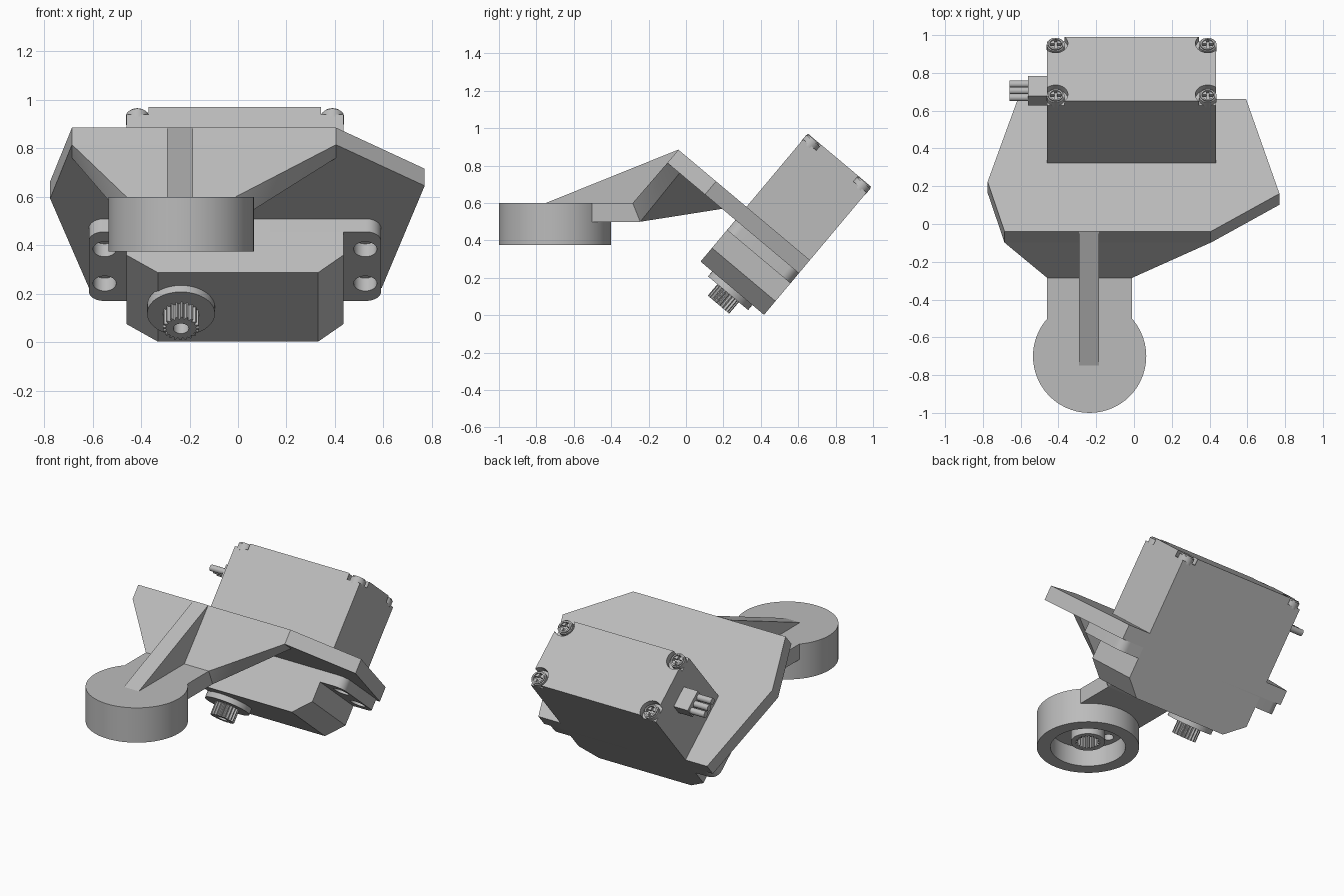
import bpy, bmesh, math
from mathutils import Matrix, Vector

if "Cube" in bpy.data.objects:
    bpy.data.objects.remove(bpy.data.objects["Cube"])

grey = bpy.data.materials.new("light_grey_plastic")
grey.use_nodes = True
colour = (0.5, 0.5, 0.5, 1)
grey.diffuse_color = colour
grey.node_tree.nodes["Principled BSDF"].inputs["Base Color"].default_value = colour

FLAT = Matrix.Identity(4)
TILT = Matrix.Rotation(math.radians(-40), 4, 'X')          # servo frame
SIDE = Matrix(((0, 0, 1, 0), (1, 0, 0, 0), (0, 1, 0, 0), (0, 0, 0, 1)))  # extrude along x
FRONT = Matrix(((1, 0, 0, 0), (0, 0, 1, 0), (0, 1, 0, 0), (0, 0, 0, 1)))  # extrude along y
parts = []


def finish(name, bm, frame):
    bmesh.ops.transform(bm, matrix=frame, verts=bm.verts)
    bmesh.ops.recalc_face_normals(bm, faces=bm.faces)
    mesh = bpy.data.meshes.new(name)
    bm.to_mesh(mesh)
    bm.free()
    mesh.materials.append(grey)
    obj = bpy.data.objects.new(name, mesh)
    bpy.context.scene.collection.objects.link(obj)
    parts.append(obj)
    return obj


def prism(name, outline, low, high, frame=FLAT, inner=None):
    """Extrude an outline; an inner outline of equal length makes a tube."""
    bm = bmesh.new()
    rings = []
    for loop in (outline, inner) if inner else (outline,):
        for h in (low, high):
            rings.append([bm.verts.new((p[0], p[1], h)) for p in loop])
    pairs = [(0, 1), (2, 3), (0, 2), (1, 3)] if inner else [(0, 1)]
    for a, b in pairs:
        for i in range(len(outline)):
            j = (i + 1) % len(outline)
            bm.faces.new((rings[a][i], rings[a][j], rings[b][j], rings[b][i]))
    if not inner:
        bm.faces.new(rings[0])
        bm.faces.new(rings[1])
    return finish(name, bm, frame)


def hull(name, points):
    bm = bmesh.new()
    for p in points:
        bm.verts.new(p)
    bmesh.ops.convex_hull(bm, input=bm.verts)
    bmesh.ops.dissolve_limit(bm, angle_limit=0.01, verts=bm.verts, edges=bm.edges)
    return finish(name, bm, FLAT)


def circle(x, y, r, n=40):
    return [(x + r * math.cos(math.tau * i / n), y + r * math.sin(math.tau * i / n)) for i in range(n)]


def gear(x, y, r, depth, teeth=20):
    pts = []
    for i in range(teeth * 4):
        a = math.tau * i / (teeth * 4)
        rad = r if i % 4 < 2 else r - depth
        pts.append((x + rad * math.cos(a), y + rad * math.sin(a)))
    return pts


def rect(x0, x1, y0, y1):
    return [(x0, y0), (x1, y0), (x1, y1), (x0, y1)]


def rounded(x0, x1, y0, y1, r, n=8):
    pts = []
    corners = [(x1 - r, y1 - r), (x0 + r, y1 - r), (x0 + r, y0 + r), (x1 - r, y0 + r)]
    for k, (cx, cy) in enumerate(corners):
        for i in range(n + 1):
            a = math.pi / 2 * (k + i / n)
            pts.append((cx + r * math.cos(a), cy + r * math.sin(a)))
    return pts


def cut(obj, cutters):
    for c in cutters:
        mod = obj.modifiers.new("cut", 'BOOLEAN')
        mod.operation = 'DIFFERENCE'
        mod.solver = 'EXACT'
        mod.object = c
    graph = bpy.context.evaluated_depsgraph_get()
    mesh = bpy.data.meshes.new_from_object(obj.evaluated_get(graph))
    obj.modifiers.clear()
    obj.data = mesh
    for c in cutters:
        parts.remove(c)
        bpy.data.objects.remove(c)


X0, X1, V0, V1 = -0.46, 0.435, -0.125, 0.318     # servo footprint
VM, SHAFT = (V0 + V1) / 2, -0.235

# Servo upper case with recessed screw corners
case = prism("servo_upper_case", rect(X0, X1, V0, V1), 0.55, 1.163, TILT)
spots = [(x, v) for x in (X0 + 0.045, X1 - 0.045) for v in (V0 + 0.045, V1 - 0.045)]
cut(case, [prism("cutter", circle(x, v, 0.065), 1.123, 1.25, TILT) for x, v in spots])

# Cross-head screws
for x, v in spots:
    screw = prism("case_screw", circle(x, v, 0.047, 24), 1.11, 1.152, TILT)
    cut(screw, [prism("cutter", rect(x - 0.03, x + 0.03, v - 0.007, v + 0.007), 1.137, 1.2, TILT),
                prism("cutter", rect(x - 0.007, x + 0.007, v - 0.03, v + 0.03), 1.137, 1.2, TILT)])
    prism("screw_rim", circle(x, v, 0.04, 24), 1.14, 1.16, TILT, circle(x, v, 0.031, 24))

# Servo lower case with chamfered ends
prism("servo_lower_case", [(X0, 0.555), (X0, 0.365), (-0.33, 0.27), (0.33, 0.27), (X1, 0.365), (X1, 0.555)],
      V0, V1, TILT @ FRONT)

# Mounting flange with four holes
flange = prism("mounting_flange", rounded(-0.615, 0.59, V0, V1, 0.06), 0.49, 0.56, TILT)
cut(flange, [prism("cutter", circle(x, VM + d, 0.048, 32), 0.4, 0.559, TILT)
             for x in (-0.55, 0.525) for d in (-0.11, 0.11)])

# Output shaft
prism("shaft_collar", circle(SHAFT, VM, 0.14), 0.235, 0.28, TILT)
prism("shaft_spline", gear(SHAFT, VM, 0.075, 0.013), 0.155, 0.24, TILT, circle(SHAFT, VM, 0.032, 80))

# Cable connector and pins
prism("connector_block", rect(0.022, 0.158, 0.95, 1.03), -0.56, -0.45, TILT @ SIDE)
for d in (-0.046, 0, 0.046):
    prism("connector_pin", circle(0.09 + d, 0.99, 0.02, 16), -0.66, -0.55, TILT @ SIDE)

# Bracket plate
prism("bracket_plate", [(-0.685, -0.6), (0.405, -0.6), (0.77, -0.337), (0.593, V1), (-0.615, V1), (-0.775, -0.255)],
      0.56, 0.652, TILT)

# Flared joint between arm and plate
A0, A1 = -0.46, -0.01
joint = [(x, y, z) for x in (A0, A1) for y, z in ((-0.285, 0.6), (-0.245, 0.5))]
joint += [TILT @ Vector((x, v, 0.561)) for x in (-0.685, 0.405) for v in (-0.6, -0.515)]
joint += [TILT @ Vector((x, -0.217, 0.561)) for x in (A0, A1)]
hull("flared_joint", joint)

# Arm and stiffening rib
prism("arm", [(-0.55, 0.5), (-0.245, 0.5), (-0.285, 0.6), (-0.55, 0.6)], A0, A1, SIDE)
prism("rib", [(-0.75, 0.6), (-0.04, 0.886), (-0.08, 0.78), (-0.27, 0.56), (-0.75, 0.56)], -0.292, -0.185, SIDE)

# Round hub cup, open underneath
CY = -0.7
cup = prism("hub_cup", circle(SHAFT, CY, 0.3, 56), 0.375, 0.6)
cut(cup, [prism("cutter", circle(SHAFT, CY, 0.22, 48), 0.3, 0.5)]
    + [prism("cutter", circle(SHAFT + d, CY, 0.032, 20), 0.45, 0.56) for d in (-0.155, 0.155)])
prism("spline_socket", circle(SHAFT, CY, 0.1, 80), 0.41, 0.51, FLAT, gear(SHAFT, CY, 0.073, 0.013))

# Smooth round walls, keep edges sharp
bpy.ops.object.select_all(action='DESELECT')
for obj in parts:
    obj.select_set(True)
bpy.context.view_layer.objects.active = parts[0]
bpy.ops.object.shade_smooth_by_angle(angle=math.radians(25))
